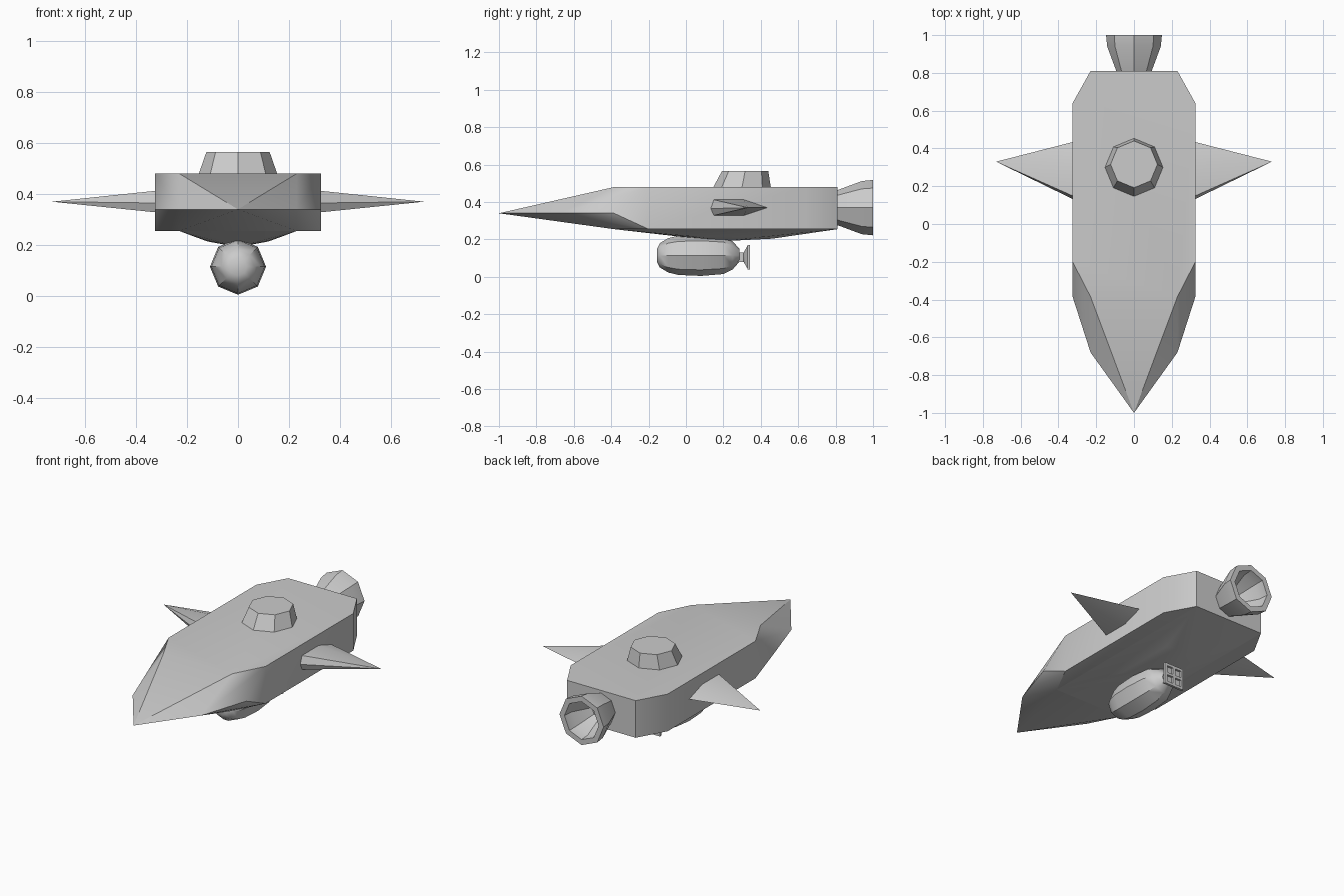
import bpy, bmesh
from math import sin, cos, tau, radians

if "Cube" in bpy.data.objects:
    bpy.data.objects.remove(bpy.data.objects["Cube"])


def finish(name, bm, angle=30):
    bmesh.ops.recalc_face_normals(bm, faces=bm.faces)
    me = bpy.data.meshes.new(name)
    bm.to_mesh(me)
    bm.free()
    ob = bpy.data.objects.new(name, me)
    bpy.context.scene.collection.objects.link(ob)
    bpy.ops.object.select_all(action='DESELECT')
    ob.select_set(True)
    bpy.context.view_layer.objects.active = ob
    bpy.ops.object.shade_smooth_by_angle(angle=radians(angle))
    return ob


def solid(name, pts, mirror=True, angle=30):
    """Convex solid from corner points, optionally mirrored across x."""
    allp = set(pts) | ({(-x, y, z) for x, y, z in pts} if mirror else set())
    bm = bmesh.new()
    for p in sorted(allp):
        bm.verts.new(p)
    bmesh.ops.convex_hull(bm, input=bm.verts)
    bmesh.ops.dissolve_limit(bm, angle_limit=radians(1), verts=bm.verts, edges=bm.edges)
    return finish(name, bm, angle)


def lathe_y(name, profile, cz, n=8, closed=False, angle=30):
    """Revolve (y, radius) points around a lengthwise axis at height cz."""
    bm = bmesh.new()
    rings = [[bm.verts.new((r * sin(tau * i / n), y, cz + r * cos(tau * i / n)))
              for i in range(n)] for y, r in profile]
    pairs = list(zip(rings, rings[1:])) + ([(rings[-1], rings[0])] if closed else [])
    for a, b in pairs:
        for i in range(n):
            j = (i + 1) % n
            bm.faces.new((a[i], a[j], b[j], b[i]))
    if not closed:
        bm.faces.new(rings[0])
        bm.faces.new(rings[-1])
    return finish(name, bm, angle)


def block(x, y, z, hx, hy, hz):
    return [(x + a * hx, y + b * hy, z + c * hz)
            for a in (-1, 1) for b in (-1, 1) for c in (-1, 1)]


# Main hull: pointed bow, chamfered corners
TOP, MID, LOW = 0.48, 0.34, 0.255
hull = [(0, -1, MID), (0.23, -0.68, MID), (0.325, -0.385, MID)]
for z in (TOP, LOW):
    hull += [(0.23, -0.385, z), (0.325, -0.2, z), (0.325, 0.64, z), (0.23, 0.81, z)]
solid("hull", hull)

# Shallow rounded belly under the hull
solid("belly", [(0.23, -0.385, LOW), (0.23, 0.81, LOW), (0.2, 0.2, 0.243),
                (0.12, 0.03, 0.217), (0.12, 0.42, 0.214),
                (0, 0, 0.211), (0, 0.22, 0.192), (0, 0.46, 0.204)])

# Turret on the deck, raked forward
solid("turret", [(r * sin(tau * i / 8), cy + r * cos(tau * i / 8), z)
                 for cy, r, z in ((0.298, 0.157, 0.47), (0.316, 0.124, 0.565))
                 for i in range(8)], mirror=False, angle=20)

# Side fins
root = [(0.13, 0.365), (0.147, 0.413), (0.31, 0.413), (0.435, 0.37), (0.31, 0.328), (0.147, 0.328)]
for side, s in (("left", -1), ("right", 1)):
    solid("fin_" + side, [(s * 0.32, y, z) for y, z in root] + [(s * 0.73, 0.33, 0.37)],
          mirror=False, angle=20)

# Hollow thruster nozzle
lathe_y("nozzle", [(0.80, 0.09), (0.94, 0.142), (1.0, 0.148), (1.0, 0.115),
                   (0.94, 0.11), (0.83, 0.05), (0.83, 0.001), (0.80, 0.001)],
        0.37, closed=True)

# Underslung pod
lathe_y("pod", [(-0.155, 0.035), (-0.14, 0.065), (-0.095, 0.092), (-0.04, 0.105),
                (0.08, 0.11), (0.2, 0.1), (0.25, 0.075), (0.285, 0.035)],
        0.115, angle=35)

# Pod tail: stem, flare and a two-by-two grille
CZ = 0.105
solid("pod_stem", block(0, 0.295, CZ, 0.025, 0.02, 0.025), mirror=False)
solid("pod_flare", [(a * h, y, CZ + b * h) for h, y in ((0.025, 0.308), (0.065, 0.331))
                    for a in (-1, 1) for b in (-1, 1)], mirror=False)
for i in (-1, 0, 1):
    solid("grille_bar_vertical", block(i * 0.057, 0.336, CZ, 0.008, 0.007, 0.065), mirror=False)
    solid("grille_bar_level", block(0, 0.336, CZ + i * 0.057, 0.065, 0.007, 0.008), mirror=False)
